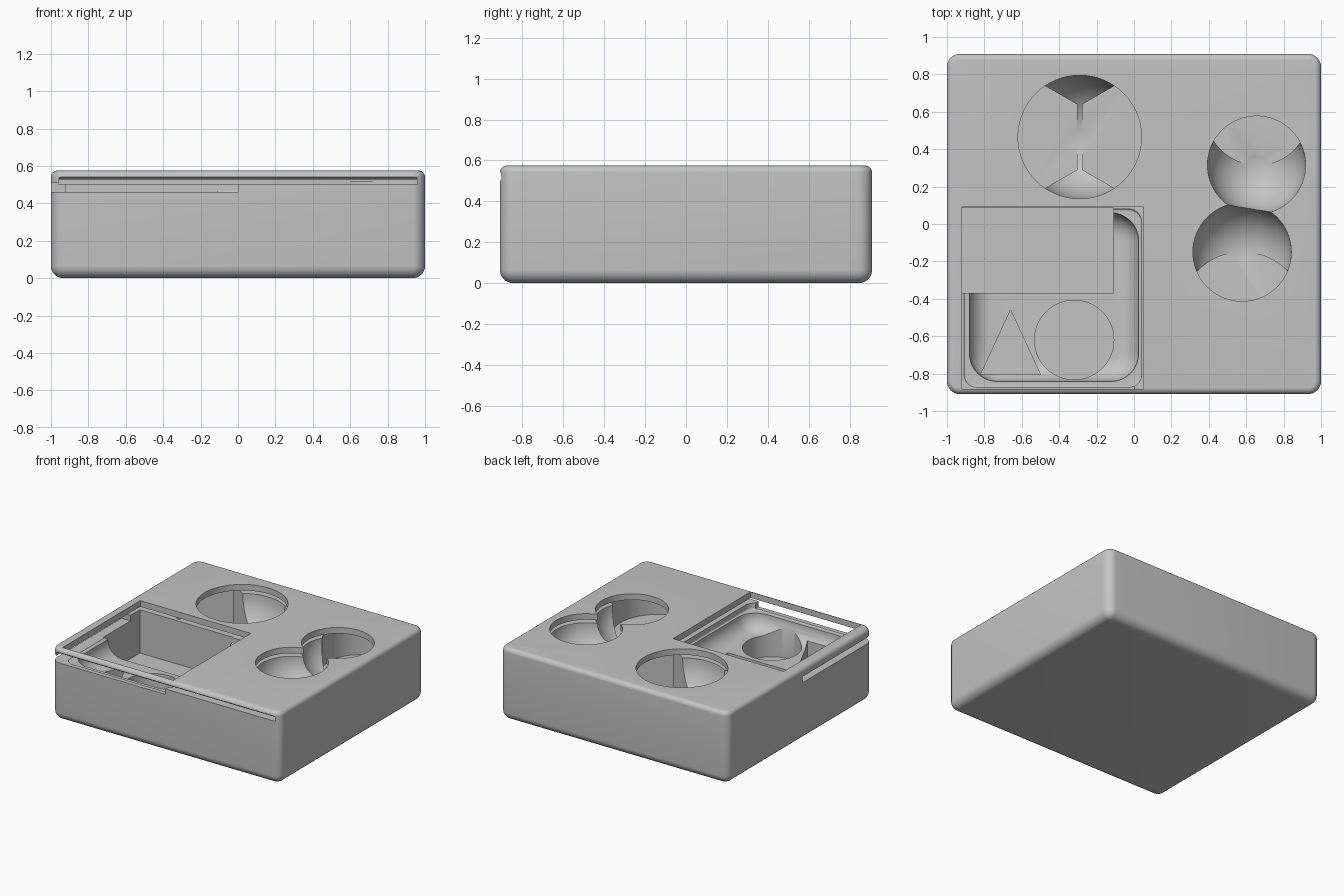
import bpy, bmesh, math
from math import sin, cos, pi

cube = bpy.data.objects.get("Cube")
if cube:
    bpy.data.objects.remove(cube, do_unlink=True)

grey = bpy.data.materials.new("light_grey")
grey.use_nodes = True
colour = (0.55, 0.55, 0.55, 1)
grey.diffuse_color = colour
grey.node_tree.nodes["Principled BSDF"].inputs["Base Color"].default_value = colour


def loft(name, rings):
    """Closed solid through rings of equal point count."""
    bm = bmesh.new()
    loops = [[bm.verts.new(p) for p in ring] for ring in rings]
    n = len(loops[0])
    for low, high in zip(loops, loops[1:]):
        for i in range(n):
            j = (i + 1) % n
            bm.faces.new((low[i], low[j], high[j], high[i]))
    bm.faces.new(loops[0][::-1])
    bm.faces.new(loops[-1])
    bmesh.ops.recalc_face_normals(bm, faces=bm.faces)
    mesh = bpy.data.meshes.new(name)
    bm.to_mesh(mesh)
    bm.free()
    ob = bpy.data.objects.new(name, mesh)
    bpy.context.collection.objects.link(ob)
    mesh.materials.append(grey)
    return ob


def prism(name, outline, z0, z1):
    return loft(name, [[(x, y, z) for x, y in outline] for z in (z0, z1)])


def ngon(cx, cy, r, n=64, turn=0.0):
    return [(cx + r * cos(turn + 2 * pi * i / n), cy + r * sin(turn + 2 * pi * i / n))
            for i in range(n)]


def rect(x0, x1, y0, y1):
    return [(x0, y0), (x1, y0), (x1, y1), (x0, y1)]


def round_rect(x0, x1, y0, y1, r, steps=8):
    pts = []
    corners = ((x1 - r, y1 - r), (x0 + r, y1 - r), (x0 + r, y0 + r), (x1 - r, y0 + r))
    for k, (cx, cy) in enumerate(corners):
        for i in range(steps + 1):
            a = (k + i / steps) * pi / 2
            pts.append((cx + r * cos(a), cy + r * sin(a)))
    return pts


def rounded_block(name, x0, x1, y0, y1, corner, z0, bottom, z1, top=0.0, steps=8):
    """Rounded rectangle block with rounded bottom and top rims."""
    levels = [(bottom * (1 - sin(a)), z0 + bottom * (1 - cos(a)))
              for a in (i * pi / 2 / steps for i in range(steps + 1))]
    if top:
        levels += [(top * (1 - cos(a)), z1 - top * (1 - sin(a)))
                   for a in (i * pi / 2 / steps for i in range(steps + 1))]
    else:
        levels.append((0, z1))
    return loft(name, [[(x, y, z) for x, y in
                        round_rect(x0 + d, x1 - d, y0 + d, y1 - d, corner - d)]
                       for d, z in levels])


def scoop(name, cx, cy, r, z):
    """Hemispherical finger well with a round opening through the top."""
    rings = []
    for i in range(1, 17):
        a = i * pi / 32
        rings.append([(x, y, z - r * cos(a)) for x, y in ngon(cx, cy, r * sin(a))])
    rings.append([(x, y, 0.7) for x, y in ngon(cx, cy, r)])
    return loft(name, rings)


# Tray body
FLOOR, ROOF, INSIDE = 0.503, 0.527, 0.515
body = rounded_block("tray_body", -1, 1, -0.91, 0.91, 0.07, 0, 0.066, 0.575, 0.035)

# Sliding lid slot with a slanted front lip
cutters = [prism("lid_slot", rect(-0.96, 0.96, -1.0, 0.85), FLOOR, ROOF)]
lip = [(-0.88, 0.52), (-0.95, 0.571), (-0.95, INSIDE)]
cutters.append(loft("slot_lip", [[(x, y, z) for y, z in lip] for x in (-0.957, 0.957)]))

# Hexagonal tile pockets and their shared finger well
for side, x in (("right", -0.608), ("left", 0.028)):
    cutters.append(prism(side + "_hex_pocket", ngon(x, 0.465, 0.35, 6, pi / 6), 0.18, INSIDE))
cutters.append(scoop("hex_well", -0.29, 0.465, 0.33, 0.505))

# Round token pockets with finger wells
cutters.append(prism("back_round_pocket", ngon(0.66, 0.59, 0.275), 0.25, INSIDE))
cutters.append(prism("front_round_pocket", ngon(0.58, -0.485, 0.335), 0.25, INSIDE))
cutters.append(scoop("back_well", 0.655, 0.315, 0.262, 0.506))
cutters.append(scoop("front_well", 0.578, -0.15, 0.263, 0.507))

# Square opening, corner notch and basin
cutters.append(prism("square_opening", rect(-0.92, 0.05, -0.882, 0.09), 0.51, 0.7))
cutters.append(prism("corner_notch", rect(-1.1, 0, -1.0, -0.03), 0.46, 0.508))
cutters.append(rounded_block("basin_rim", -0.91, 0.04, -0.875, 0.08, 0.07, 0.455, 0.01, 0.511))
cutters.append(rounded_block("basin", -0.88, 0.025, -0.842, 0.06, 0.15, 0.33, 0.12, 0.512))

# Shaped pockets in the basin
cutters.append(prism("card_pocket", rect(-0.922, -0.11, -0.37, 0.088), 0.16, 0.513))
cutters.append(prism("triangle_pocket", [(-0.82, -0.805), (-0.5, -0.805), (-0.66, -0.46)], 0.16, 0.48))
cutters.append(prism("disc_pocket", ngon(-0.32, -0.62, 0.212), 0.16, 0.48))

# Carve the body
bpy.ops.object.select_all(action='DESELECT')
bpy.context.view_layer.objects.active = body
body.select_set(True)
for cutter in cutters:
    mod = body.modifiers.new(cutter.name, 'BOOLEAN')
    mod.operation = 'DIFFERENCE'
    mod.solver = 'EXACT'
    mod.object = cutter
    bpy.ops.object.modifier_apply(modifier=mod.name)
    bpy.data.objects.remove(cutter, do_unlink=True)

bpy.ops.object.shade_smooth_by_angle(angle=math.radians(30))
